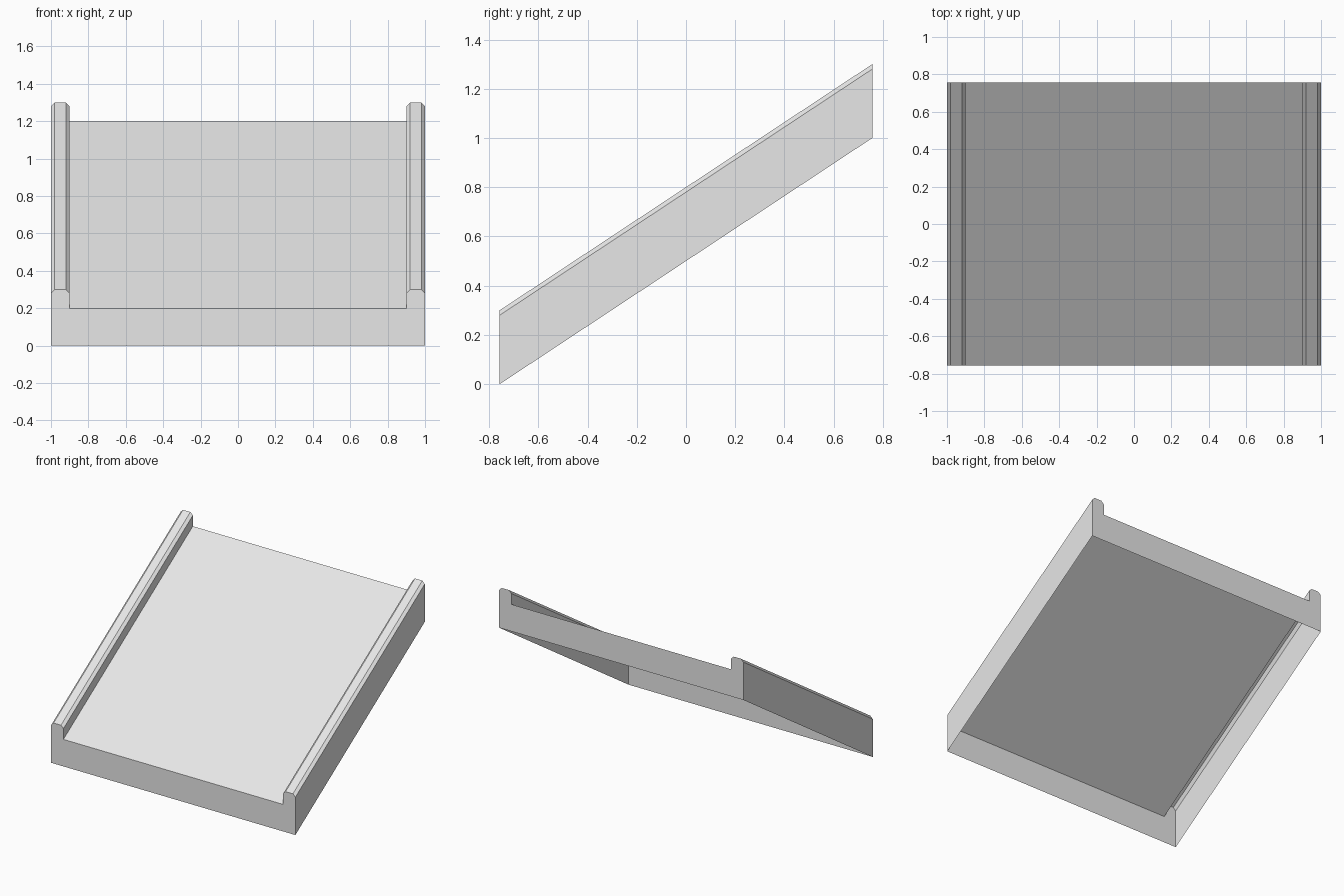
import bpy

HALF_RUN = 0.757   # half the length along y
RISE = 1.0         # climb from front to back

if "Cube" in bpy.data.objects:
    bpy.data.objects.remove(bpy.data.objects["Cube"], do_unlink=True)

grey = bpy.data.materials.new("light_grey")
grey.use_nodes = True
colour = (0.8, 0.8, 0.8, 1)
grey.diffuse_color = colour
grey.node_tree.nodes["Principled BSDF"].inputs["Base Color"].default_value = colour


def front(p):
    return (p[0], -HALF_RUN, p[1])


def back(p):
    return (p[0], HALF_RUN, p[1] + RISE)


def add_part(name, verts, faces):
    mesh = bpy.data.meshes.new(name)
    mesh.from_pydata(verts, [], faces)
    mesh.materials.append(grey)
    mesh.update()
    obj = bpy.data.objects.new(name, mesh)
    bpy.context.scene.collection.objects.link(obj)


def add_strip(name, profile):
    """Sweep an open (x, z) profile up the slope."""
    n = len(profile)
    verts = [front(p) for p in profile] + [back(p) for p in profile]
    faces = [(i, i + 1, n + i + 1, n + i) for i in range(n - 1)]
    add_part(name, verts, faces)


# Side wall and chamfered rail section, from outer foot to deck edge
right_rail = [(-1, 0), (-1, 0.28), (-0.98, 0.3), (-0.92, 0.3), (-0.9, 0.28), (-0.9, 0.2)]
left_rail = [(-x, z) for x, z in reversed(right_rail)]

# Sloping shell, open underneath
add_strip("right_side_rail", right_rail)
add_strip("left_side_rail", left_rail)
add_strip("ramp_deck", [right_rail[-1], left_rail[0]])

# Upright end panels closing the front and back
outline = right_rail + left_rail
ring = list(range(len(outline)))
add_part("front_panel", [front(p) for p in outline], [ring[::-1]])
add_part("back_panel", [back(p) for p in outline], [ring])
